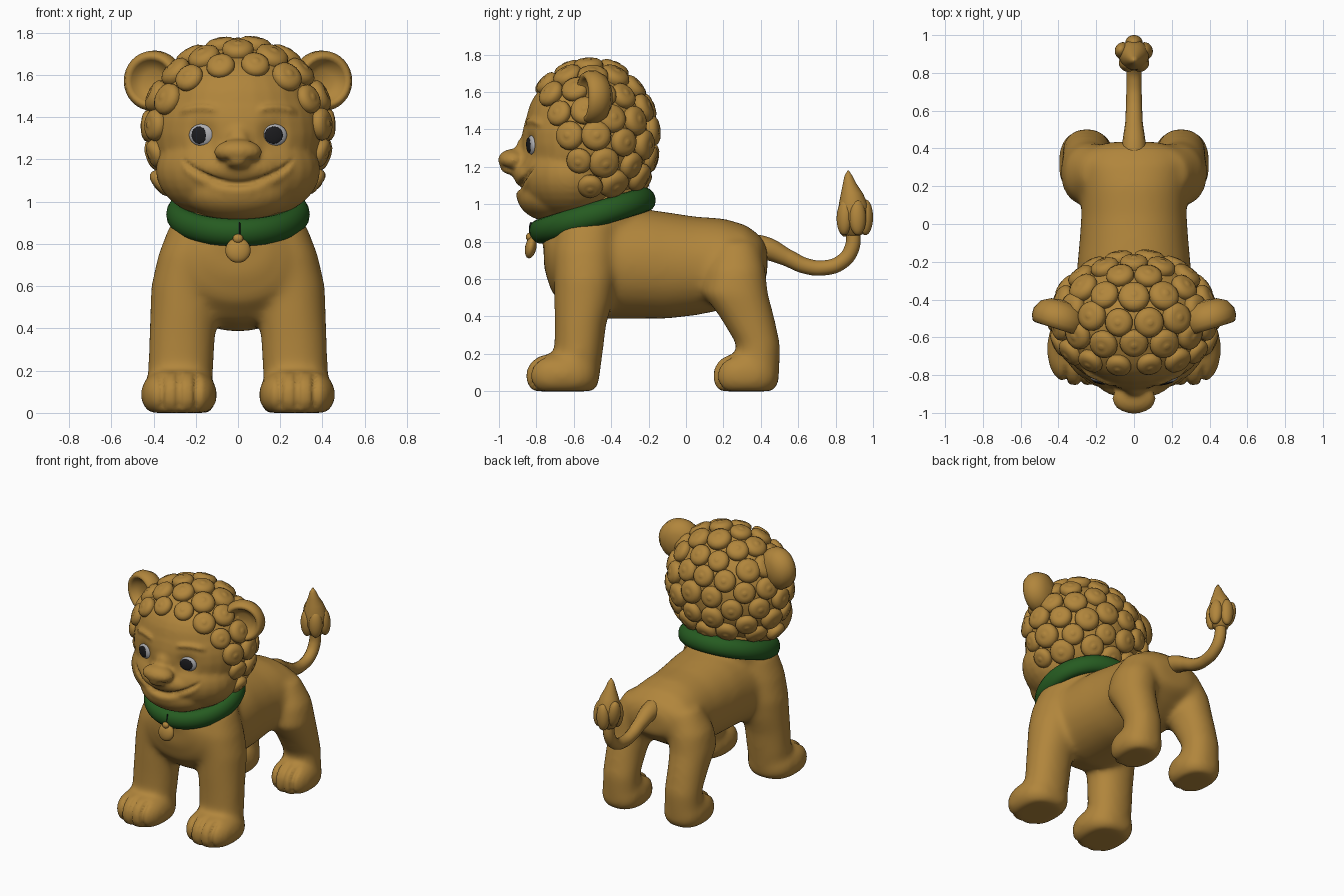
import bpy, bmesh, math, random
from mathutils import Matrix, Vector
from mathutils.bvhtree import BVHTree

random.seed(4)
if "Cube" in bpy.data.objects:
    bpy.data.objects.remove(bpy.data.objects["Cube"])


def material(name, rgb):
    m = bpy.data.materials.new(name)
    m.use_nodes = True
    m.diffuse_color = (*rgb, 1)
    m.node_tree.nodes["Principled BSDF"].inputs["Base Color"].default_value = (*rgb, 1)
    return m


COAT = material("golden_coat", (0.44, 0.237, 0.045))
GREEN = material("collar_green", (0.019, 0.105, 0.015))
WHITE = material("eye_white", (0.42, 0.42, 0.44))
DARK = material("pupil_dark", (0.012, 0.012, 0.014))


def ball(bm, center, radii, rot=Matrix()):
    m = Matrix.Translation(center) @ rot @ Matrix.Diagonal((*radii, 1))
    bmesh.ops.create_uvsphere(bm, u_segments=28, v_segments=18, radius=1, matrix=m)


def loft(bm, sections, axis="z", power=1.0, matrix=Matrix(), n=28):
    """Skin elliptical rings (x, y, z, half width, half depth) and cap the ends."""
    rings = []
    for x, y, z, a, b in sections:
        ring = []
        for i in range(n):
            t = math.tau * i / n
            u = a * math.copysign(abs(math.cos(t)) ** power, math.cos(t))
            v = b * math.copysign(abs(math.sin(t)) ** power, math.sin(t))
            p = Vector((x + u, y + v, z)) if axis == "z" else Vector((x + u, y, z + v))
            ring.append(bm.verts.new(matrix @ p))
        rings.append(ring)
    for r, s in zip(rings, rings[1:]):
        for i in range(n):
            j = (i + 1) % n
            bm.faces.new((r[i], r[j], s[j], s[i]))
    bm.faces.new(rings[0])
    bm.faces.new(rings[-1])


def lathe(bm, profile, matrix, n=20):
    loft(bm, [(0, 0, h, r, r) for r, h in profile], matrix=matrix, n=n)


def facing(position, normal):
    return Matrix.Translation(position) @ normal.to_track_quat("Z", "Y").to_matrix().to_4x4()


def finish(bm, name, mat):
    bmesh.ops.recalc_face_normals(bm, faces=bm.faces[:])
    me = bpy.data.meshes.new(name)
    bm.to_mesh(me)
    bm.free()
    me.materials.append(mat)
    me.shade_smooth()
    ob = bpy.data.objects.new(name, me)
    bpy.context.collection.objects.link(ob)
    return ob


def fuse(bm, name, voxel, smooth, sculpt):
    """Merge overlapping forms into one skin, then press details along normals."""
    ob = finish(bm, name, COAT)
    r = ob.modifiers.new("fuse", "REMESH")
    r.mode, r.voxel_size = "VOXEL", voxel
    s = ob.modifiers.new("soften", "SMOOTH")
    s.factor, s.iterations = 0.5, smooth
    dg = bpy.context.evaluated_depsgraph_get()
    me = bpy.data.meshes.new_from_object(ob.evaluated_get(dg))
    ob.modifiers.clear()
    ob.data = me
    fine = bmesh.new()
    fine.from_mesh(me)
    fine.normal_update()
    for v in fine.verts:
        v.co -= v.normal * sculpt(v.co.copy())
    fine.normal_update()
    tree = BVHTree.FromBMesh(fine)
    fine.to_mesh(me)
    fine.free()
    me.materials.clear()
    me.materials.append(COAT)
    me.shade_smooth()
    return tree


def bump(d, width):
    return math.exp(-(d / width) ** 2)


# Torso, neck, legs and paws
bm = bmesh.new()
torso = [(-.76, .77, .14, .11), (-.72, .72, .24, .19), (-.62, .69, .31, .26), (-.45, .675, .32, .29),
         (-.2, .68, .30, .292), (-.1, .673, .29, .285), (.05, .67, .28, .265), (.2, .68, .28, .245),
         (.32, .7, .28, .19), (.4, .7, .24, .13), (.435, .69, .13, .08)]
loft(bm, [(0, y, z, a, b) for y, z, a, b in torso], "y", 0.95)
loft(bm, [(0, -.52, .78, .31, .25), (0, -.5, .94, .28, .28), (0, -.5, 1.1, .25, .25)])
front_leg = [(.275, -.59, .02, .14, .12), (.272, -.575, .2, .155, .13), (.265, -.565, .35, .157, .138),
             (.257, -.55, .47, .16, .155), (.25, -.54, .6, .162, .165), (.22, -.54, .75, .158, .17),
             (.17, -.53, .9, .15, .16)]
hind_leg = [(.25, .37, .02, .11, .1), (.25, .385, .1, .13, .115), (.25, .387, .25, .127, .118),
            (.25, .325, .4, .132, .147), (.245, .265, .52, .145, .175), (.22, .265, .65, .15, .16),
            (.15, .27, .8, .13, .12)]
paws = [(.28, -.66, .182, .2), (.25, .32, .15, .18)]
paw_shape = [(0, .78, .82), (.045, .98, .98), (.11, 1, .99), (.16, .88, .85), (.195, .6, .58)]
for side in (1, -1):
    for leg in (front_leg, hind_leg):
        loft(bm, [(side * x, y, z, a, b) for x, y, z, a, b in leg], power=0.95)
    for x, y, a, b in paws:
        loft(bm, [(side * x, y, z, a * u, b * v) for z, u, v in paw_shape], power=0.8)


def toe_grooves(p):
    depth = 0
    for x, y, a, b in paws:
        if p.z < .2 and y - b - .03 < p.y < y - b + .12:
            fade = min(1, (y - b + .12 - p.y) / .06) * min(1, p.z / .03)
            depth += sum(.022 * fade * bump(abs(p.x) - x - k * a, .013) for k in (-.47, 0, .47))
    return depth


fuse(bm, "body", .017, 24, toe_grooves)

# Head with broad forehead, cheeks, chin, muzzle and nose
bm = bmesh.new()
SKULL, SKULL_R = Vector((0, -.51, 1.35)), Vector((.415, .33, .39))
ball(bm, SKULL, SKULL_R)
ball(bm, (0, -.56, 1.32), (.395, .32, .37))
ball(bm, (0, -.55, 1.43), (.365, .305, .285))
ball(bm, (0, -.61, 1.15), (.39, .29, .25))
ball(bm, (0, -.71, 1.045), (.26, .195, .14))
ball(bm, (0, -.83, 1.16), (.2, .095, .08))
ball(bm, (0, -.85, 1.29), (.065, .06, .08))
ball(bm, (0, -.925, 1.238), (.118, .08, .058))
ball(bm, (0, -.92, 1.2), (.07, .075, .045))


def face_details(p):
    x = abs(p.x)
    if p.y > -.68:
        return 0
    mouth = p.z - 1.085 - 1.6 * x * x
    smile = max(0, min(1, (.27 - x) / .04))
    depth = smile * (.02 * bump(mouth, .011) - .005 * bump(mouth + .035, .02))
    depth += .026 * bump(math.hypot(x - .17, p.z - 1.32), .06)
    brow = max(0, min(1, (.1 - abs(x - .185)) / .04))
    depth -= .015 * brow * bump(p.z - 1.445 + 2 * (x - .17) ** 2, .016)
    if p.y < -.9:
        depth += .01 * bump(math.hypot(x - .055, p.z - 1.19), .016)
    return depth


face = fuse(bm, "head", .013, 8, face_details)

# Eyes set on the face, glancing slightly to one side
for side, label, pupil in ((1, "left", .045), (-1, "right", .036)):
    hit, normal, _, _ = face.ray_cast(Vector((side * .172, -2, 1.32)), Vector((0, 1, 0)))
    normal = (normal + Vector((0, -.2, 0))).normalized()
    for part, mat, lift, shift, radii in (
            ("eyeball", WHITE, .006, 0, (.06, .052, .02)),
            ("pupil", DARK, .021, -.008, (pupil, .041, .009))):
        bm = bmesh.new()
        frame = facing(hit + normal * lift, normal) @ Matrix.Translation((shift, -.004, 0))
        ball(bm, frame.translation, radii, frame.to_3x3().to_4x4())
        finish(bm, f"{label}_{part}", mat)

# Thick dished ears
ear = [(.004, .09), (.07, .08), (.12, .052), (.144, .005), (.142, -.035), (.128, -.062),
       (.112, -.067), (.098, -.054), (.085, -.03), (.05, -.014), (.004, -.01)]
for side, label in ((1, "left"), (-1, "right")):
    bm = bmesh.new()
    lathe(bm, ear, facing(Vector((side * .395, -.49, 1.572)), Vector((-side * .3, .95, 0))), 32)
    finish(bm, label + "_ear", COAT)

# Mane of plump curls in rows around the back of the head
curl = [(.05, -.05), (.074, -.015), (.08, .01), (.074, .03), (.056, .043), (.036, .048),
        (.022, .047), (.015, .051), (.004, .052)]
bm = bmesh.new()
tilt = Vector((0, .894, .447)).to_track_quat("Z", "Y")
for row, count in enumerate((1, 6, 11, 15, 16, 16)):
    for i in range(count):
        theta = row * .375 + random.uniform(-.03, .03)
        phi = math.tau * (i + .5 * (row % 2)) / count + math.pi / 2
        d = tilt @ Vector((math.sin(theta) * math.cos(phi), math.sin(theta) * math.sin(phi), math.cos(theta)))
        ray = d * SKULL_R
        spot = face.ray_cast(SKULL + ray * 2, -ray.normalized())[0]
        if spot.z < 1.06:
            continue
        normal = Vector([c / r for c, r in zip(d, SKULL_R)]).normalized()
        size = random.uniform(.92, 1.06) * (.92 if row == 5 else 1)
        lathe(bm, curl, facing(spot, normal) @ Matrix.Diagonal((size, size, size, 1)))
finish(bm, "mane_curls", COAT)

# Collar with seam and round tag
bpy.ops.mesh.primitive_torus_add(major_segments=56, minor_segments=16, major_radius=.285,
                                 minor_radius=.055, location=(0, -.5, .94),
                                 rotation=(math.radians(17), 0, 0))
collar = bpy.context.object
collar.name = "collar"
collar.scale = (1, 1.03, 1.2)
collar.data.materials.append(GREEN)
collar.data.shade_smooth()
bm = bmesh.new()
ball(bm, (.008, -.828, .865), (.005, .012, .04))
finish(bm, "collar_seam", DARK)
bm = bmesh.new()
ball(bm, (0, -.83, .77), (.06, .03, .06), Matrix.Rotation(math.radians(-12), 4, "X"))
ball(bm, (0, -.838, .825), (.025, .018, .022))
finish(bm, "collar_tag", COAT)

# Curved tail
curve = bpy.data.curves.new("tail", "CURVE")
curve.dimensions, curve.bevel_depth, curve.bevel_resolution = "3D", .042, 4
curve.use_fill_caps = True
path = [(.3, .77, 1.8), (.42, .765, 1.5), (.54, .715, 1.1), (.64, .67, 1), (.74, .66, .95),
        (.83, .69, .95), (.885, .76, .95), (.895, .88, .9)]
spline = curve.splines.new("BEZIER")
spline.bezier_points.add(len(path) - 1)
for point, (y, z, r) in zip(spline.bezier_points, path):
    point.co, point.radius = (0, y, z), r
    point.handle_left_type = point.handle_right_type = "AUTO"
tail = bpy.data.objects.new("tail", curve)
bpy.context.collection.objects.link(tail)
curve.materials.append(COAT)
bpy.ops.object.select_all(action="DESELECT")
tail.select_set(True)
bpy.context.view_layer.objects.active = tail
bpy.ops.object.convert(target="MESH")
bpy.context.object.data.shade_smooth()

# Tail tuft: pointed core wrapped in uneven locks
bm = bmesh.new()
core = [(0, .82, .01), (0, .84, .05), (0, .92, .082), (0, 1, .078), (-.008, 1.06, .058),
        (-.02, 1.11, .036), (-.026, 1.15, .022), (-.028, 1.18, .004)]
loft(bm, [(0, .895 + y, z, r, r) for y, z, r in core])
for i in range(5):
    a = math.tau * i / 5 + math.pi / 2
    lean = Matrix.Rotation(a, 4, "Z") @ Matrix.Rotation(math.radians(random.uniform(-8, 12)), 4, "Y")
    ball(bm, (.062 * math.cos(a), .898 + .062 * math.sin(a), random.uniform(.92, .96)),
         (.04, .046, .095), lean)
finish(bm, "tail_tuft", COAT)
